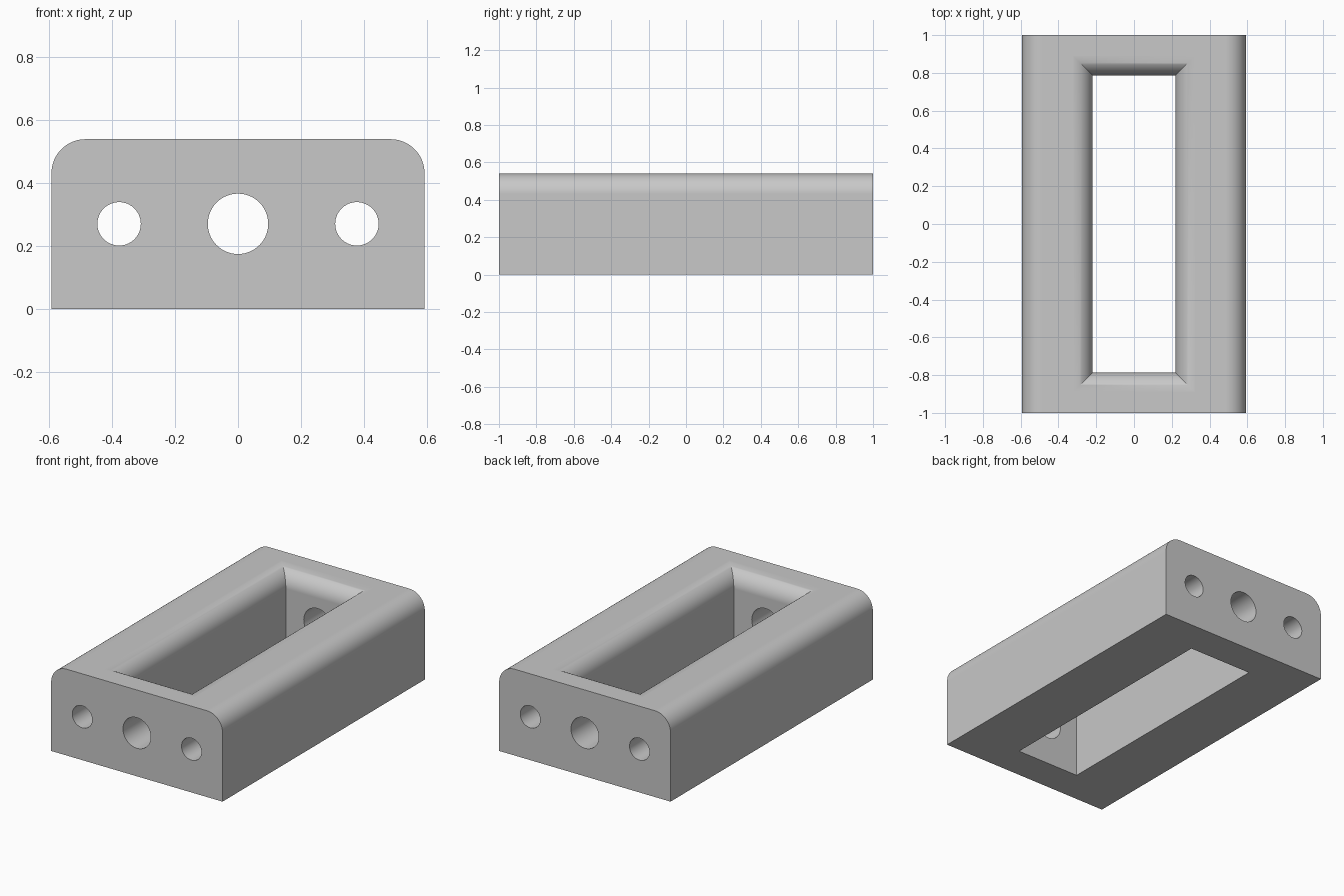
import bpy, bmesh
from math import sin, cos, pi, radians
from mathutils import Matrix

old = bpy.data.objects.get("Cube")
if old:
    bpy.data.objects.remove(old, do_unlink=True)

HALF_W, HALF_L, HEIGHT = 0.593, 1.0, 0.54
POCKET_X, POCKET_Y = 0.22, 0.787
FILLET = 0.108
STEPS = 16
HOLE_Z = 0.271
ARC = [i / STEPS * pi / 2 for i in range(STEPS + 1)]


def finish(name, bm):
    bmesh.ops.recalc_face_normals(bm, faces=bm.faces)
    mesh = bpy.data.meshes.new(name)
    bm.to_mesh(mesh)
    bm.free()
    obj = bpy.data.objects.new(name, mesh)
    bpy.context.collection.objects.link(obj)
    return obj


def loft(name, rings):
    """Skin a stack of closed rings and cap both ends."""
    bm = bmesh.new()
    loops = [[bm.verts.new(p) for p in ring] for ring in rings]
    n = len(loops[0])
    for a, b in zip(loops, loops[1:]):
        for i in range(n):
            j = (i + 1) % n
            bm.faces.new((a[i], a[j], b[j], b[i]))
    bm.faces.new(loops[0])
    bm.faces.new(loops[-1])
    return finish(name, bm)


def rectangle(x, y, z):
    return [(-x, -y, z), (x, -y, z), (x, y, z), (-x, y, z)]


def hole_cutter(name, x, radius):
    bm = bmesh.new()
    turn = Matrix.Translation((x, 0, HOLE_Z)) @ Matrix.Rotation(pi / 2, 4, 'X')
    bmesh.ops.create_cone(bm, cap_ends=True, segments=64, radius1=radius,
                          radius2=radius, depth=3, matrix=turn)
    return finish(name, bm)


# Block with rounded upper long edges
right = [(HALF_W - FILLET + FILLET * cos(t), HEIGHT - FILLET + FILLET * sin(t))
         for t in ARC]
left = [(-x, z) for x, z in reversed(right)]
profile = [(HALF_W, 0)] + right + left + [(-HALF_W, 0)]
body = loft("block_frame", [[(x, y, z) for x, z in profile]
                            for y in (-HALF_L, HALF_L)])

# Open pocket whose upper rim is rounded over
rings = [rectangle(POCKET_X, POCKET_Y, -0.2)]
for t in ARC:
    out = FILLET * (1 - cos(t))
    rings.append(rectangle(POCKET_X + out, POCKET_Y + out,
                           HEIGHT - FILLET + FILLET * sin(t) + 0.0002))
rings.append(rectangle(POCKET_X + FILLET, POCKET_Y + FILLET, HEIGHT + 0.2))
cutters = [loft("pocket_cutter", rings)]

# Lengthwise holes: one in the centre, one through each side rail
cutters += [hole_cutter("centre_hole_cutter", 0, 0.096),
            hole_cutter("left_hole_cutter", 0.378, 0.069),
            hole_cutter("right_hole_cutter", -0.378, 0.069)]

bpy.ops.object.select_all(action='DESELECT')
body.select_set(True)
bpy.context.view_layer.objects.active = body
for cutter in cutters:
    cutter.hide_render = True
    mod = body.modifiers.new(cutter.name, 'BOOLEAN')
    mod.operation = 'DIFFERENCE'
    mod.solver = 'EXACT'
    mod.object = cutter
    bpy.ops.object.modifier_apply(modifier=mod.name)
    bpy.data.objects.remove(cutter, do_unlink=True)

# Smooth rounded edges, crisp flat faces
bpy.ops.object.shade_smooth_by_angle(angle=radians(30))
weighted = body.modifiers.new("flat_face_normals", 'WEIGHTED_NORMAL')
weighted.keep_sharp = True

# Plain grey
grey = bpy.data.materials.new("plain_grey")
grey.use_nodes = True
colour = (0.58, 0.58, 0.58, 1)
grey.diffuse_color = colour
grey.node_tree.nodes["Principled BSDF"].inputs["Base Color"].default_value = colour
body.data.materials.clear()
body.data.materials.append(grey)
